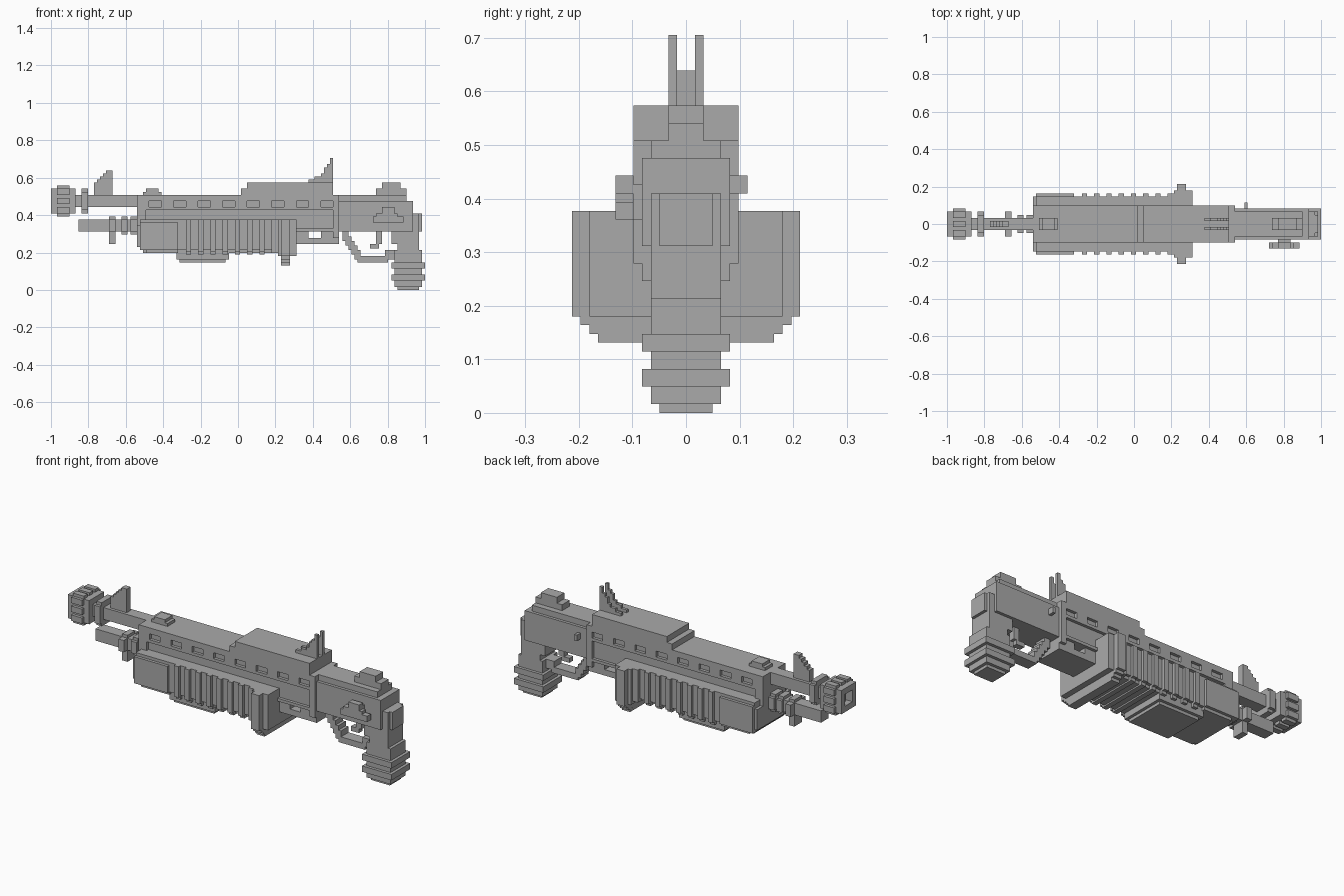
import bpy
import bmesh
from mathutils import Vector

default_cube = bpy.data.objects.get("Cube")
if default_cube:
    bpy.data.objects.remove(default_cube)

# One voxel of the blocky grid; x counts from the muzzle, z from the floor
UNIT = 2 / 122
ORIGIN_X = 61

metal = bpy.data.materials.new("grey metal")
metal.use_nodes = True
grey = (0.4, 0.4, 0.4, 1)
metal.diffuse_color = grey
metal.node_tree.nodes["Principled BSDF"].inputs["Base Color"].default_value = grey


class Part:
    """A named object assembled from axis-aligned blocks."""

    def __init__(self, name):
        self.name = name
        self.mesh = bmesh.new()

    def block(self, x, y, z):
        low = Vector((x[0] - ORIGIN_X, y[0], z[0])) * UNIT
        high = Vector((x[1] - ORIGIN_X, y[1], z[1])) * UNIT
        cube = bmesh.ops.create_cube(self.mesh, size=1)
        for vert in cube["verts"]:
            vert.co = (low + high) / 2 + vert.co * (high - low)

    def centred(self, x, z, half):
        self.block(x, (-half, half), z)

    def paired(self, x, z, inner, outer):
        self.block(x, (inner, outer), z)
        self.block(x, (-outer, -inner), z)

    def finish(self):
        data = bpy.data.meshes.new(self.name)
        self.mesh.to_mesh(data)
        self.mesh.free()
        data.materials.append(metal)
        item = bpy.data.objects.new(self.name, data)
        bpy.context.collection.objects.link(item)


# Hollow square muzzle with raised ridges on all four sides
muzzle = Part("muzzle_brake")
muzzle.paired(x=(0, 8), z=(25, 33), inner=2, outer=4)
muzzle.centred(x=(0, 8), z=(31, 33), half=4)
muzzle.centred(x=(0, 8), z=(25, 27), half=4)
muzzle.centred(x=(4, 8), z=(27, 31), half=2)
for offset in (-3, 0, 3):
    muzzle.block(x=(2, 6), y=(offset - 1, offset + 1), z=(24, 34))
    muzzle.paired(x=(2, 6), z=(28 + offset, 30 + offset), inner=4, outer=5)
muzzle.finish()

barrel = Part("barrel")
barrel.centred(x=(8, 28), z=(27, 31), half=2)
barrel.centred(x=(10, 12), z=(25, 33), half=3)
barrel.centred(x=(10, 12), z=(26, 32), half=4)
barrel.finish()

front_sight = Part("front_sight")
for step in range(5):
    front_sight.centred(x=(14 + step, 20), z=(31, 35 + step), half=1)
front_sight.finish()

# Lower tube with its collar and knurled rings
tube = Part("magazine_tube")
tube.centred(x=(9, 28), z=(19, 23), half=2)
tube.centred(x=(19, 21), z=(15, 24), half=2)
tube.centred(x=(19, 21), z=(19, 23), half=4)
for start in (23, 26):
    tube.centred(x=(start, start + 2), z=(18, 24), half=2)
    tube.centred(x=(start, start + 2), z=(19, 23), half=3)
tube.finish()

# Main housing: a core wrapped in a one-voxel skin with slots left open
housing = Part("housing_core")
housing.centred(x=(28, 94), z=(19, 31), half=5)
housing.centred(x=(28, 84), z=(15, 19), half=5)
housing.centred(x=(88, 94), z=(15, 19), half=5)
housing.centred(x=(84, 88), z=(15, 17), half=5)
housing.finish()

skin = Part("housing_skin")
skin.paired(x=(28, 94), z=(29, 31), inner=5, outer=6)
skin.paired(x=(28, 94), z=(26, 27), inner=5, outer=6)
skin.paired(x=(28, 31), z=(19, 26), inner=5, outer=6)
skin.paired(x=(92, 94), z=(17, 26), inner=5, outer=6)
skin.paired(x=(80, 92), z=(19, 20), inner=5, outer=6)
skin.paired(x=(28, 32), z=(27, 29), inner=5, outer=6)
for slot in range(8):
    slot_end = 36 + 8 * slot
    post_end = min(slot_end + 4, 94)
    skin.paired(x=(slot_end, post_end), z=(27, 29), inner=5, outer=6)
skin.finish()

top_cover = Part("top_cover")
top_cover.centred(x=(62, 92), z=(31, 33), half=6)
top_cover.centred(x=(64, 92), z=(33, 35), half=6)
top_cover.finish()

rail = Part("front_rail")
rail.centred(x=(30, 36), z=(31, 32), half=2)
rail.centred(x=(31, 35), z=(32, 33), half=2)
rail.finish()

rear_sight = Part("rear_sight")
for step in range(8):
    top = 36 + round(step * step / 7)
    rear_sight.paired(x=(84 + step, 92), z=(35, top), inner=1, outer=2)
rear_sight.finish()

# Sliding fore grip with ribs and a flared rear flange
pump = Part("fore_grip")
pump.centred(x=(29, 80), z=(13, 23), half=9)
pump.centred(x=(30, 80), z=(12, 13), half=8)
pump.centred(x=(28, 30), z=(14, 21), half=9)
pump.centred(x=(29, 41.5), z=(13, 22), half=10)
pump.centred(x=(31, 41.5), z=(12, 13), half=9)
pump.centred(x=(41, 58), z=(10, 12), half=8)
pump.centred(x=(42, 57), z=(9, 10), half=7)
for rib in range(7):
    span = (44 + 4 * rib, 45.7 + 4 * rib)
    pump.centred(x=span, z=(12.5, 23), half=10)
    pump.centred(x=span, z=(11.5, 12.5), half=9)
pump.finish()

flange = Part("fore_grip_flange")
flange.centred(x=(72, 80), z=(12, 23), half=10)
flange.centred(x=(74, 80), z=(11, 23), half=11)
flange.centred(x=(75, 78), z=(11, 23), half=13)
for step in range(3):
    flange.centred(x=(75, 78), z=(10 - step, 11 - step), half=12 - step)
flange.finish()

# Rear receiver, stepped at the top edges and the back
receiver = Part("receiver")
receiver.centred(x=(94, 116), z=(19, 31), half=4)
receiver.centred(x=(94, 118), z=(19, 29), half=5)
receiver.centred(x=(116, 120), z=(15, 25), half=4)
receiver.centred(x=(118, 121), z=(19, 25), half=3)
receiver.finish()

hammer = Part("hammer")
hammer.centred(x=(106, 116), z=(31, 33), half=2)
hammer.centred(x=(108, 114), z=(33, 35), half=2)
hammer.finish()

# Stepped knob on the right side only, small lever on the left side
knob = Part("side_knob")
knob.block(x=(108, 112), y=(-6, -5), z=(22, 26))
knob.block(x=(105, 115), y=(-8, -6), z=(22, 24))
knob.block(x=(106, 113), y=(-8, -6), z=(24, 25))
knob.block(x=(108, 112), y=(-8, -6), z=(25, 27))
knob.finish()

lever = Part("side_lever")
lever.block(x=(97, 98), y=(5, 7), z=(25, 27))
lever.finish()

# Pistol grip with two raised bands
grip = Part("pistol_grip")
grip.centred(x=(111, 120), z=(15, 19), half=4)
grip.centred(x=(113, 120), z=(9, 15), half=4)
grip.centred(x=(112, 121), z=(1, 13), half=4)
grip.centred(x=(113, 120), z=(0, 1), half=3)
for bottom in (3, 7):
    grip.centred(x=(111, 122), z=(bottom, bottom + 2), half=5)
grip.finish()

guard = Part("trigger_guard")
for step in range(5):
    drop = 1.5 * step
    guard.centred(x=(95 + step, 97 + step), z=(16 - drop, 19 - drop), half=2)
guard.centred(x=(100, 110), z=(9, 11), half=2)
guard.centred(x=(109, 112), z=(10, 13), half=2)
guard.finish()

trigger = Part("trigger")
trigger.centred(x=(106, 108), z=(15, 19), half=1)
trigger.centred(x=(104, 107), z=(13.5, 15), half=1)
trigger.finish()
